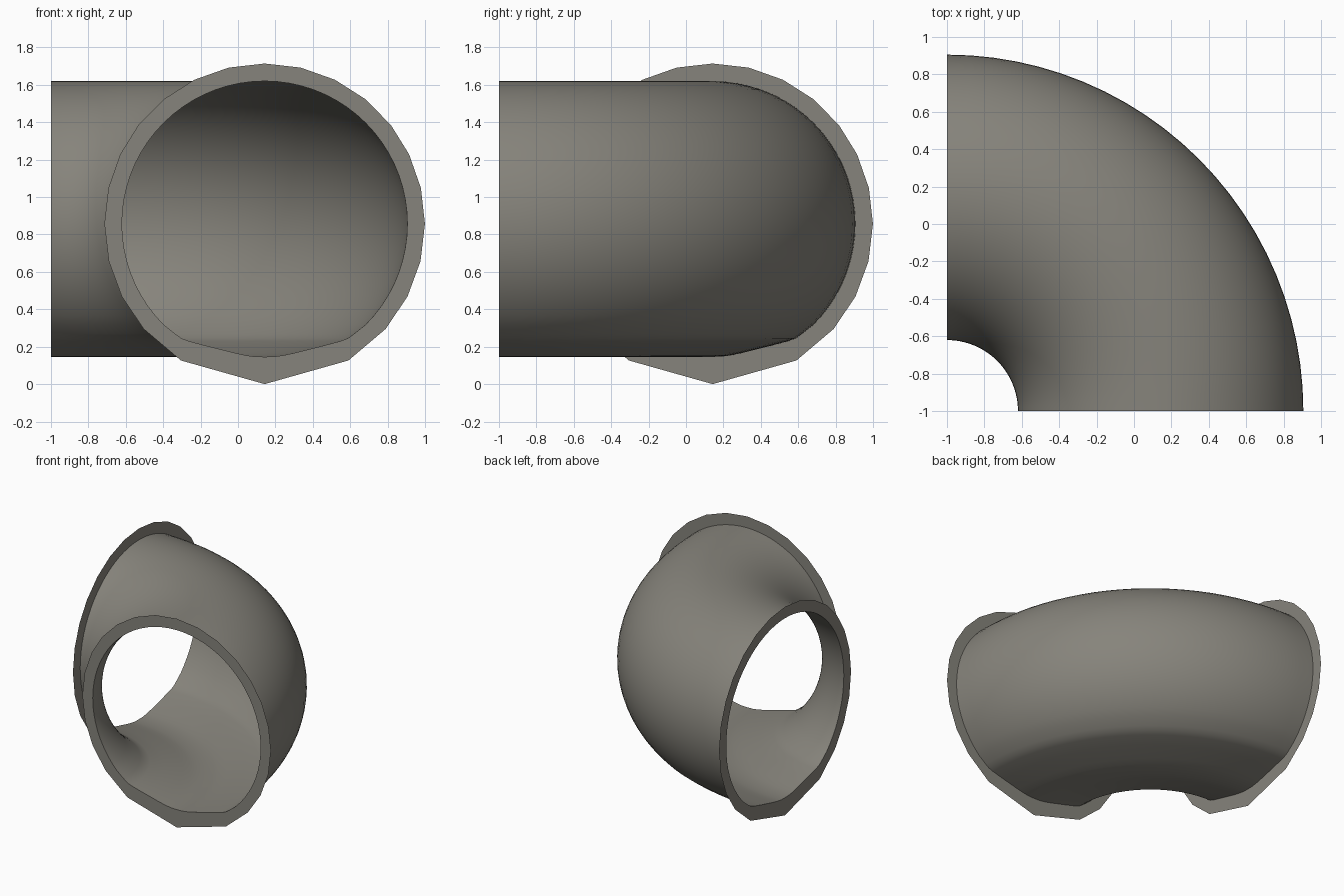
import bpy, bmesh, math

if "Cube" in bpy.data.objects:
    bpy.data.objects.remove(bpy.data.objects["Cube"])

CX = 0.1425      # tube centre along the bend plane
CZ = 0.857       # tube centre height
R_TUBE, R_RIM = 0.763, 0.857

mat = bpy.data.materials.new("warm grey")
mat.diffuse_color = (0.24, 0.23, 0.20, 1)
mat.use_nodes = True
mat.node_tree.nodes["Principled BSDF"].inputs["Base Color"].default_value = mat.diffuse_color


def mirrored(half):
    """Right half profile (top to bottom, both ends on the axis) -> closed loop."""
    return half + [(-x, z) for x, z in reversed(half[1:-1])]


def polar(r, deg):
    a = math.radians(deg)
    return (r * math.cos(a), r * math.sin(a))


# Tube section: round, with a shallow drainage channel at the bottom
half = [(0, R_TUBE)] + [polar(R_TUBE, 90 - 5 * i) for i in range(1, 28)]
half += [polar(0.758, -51), (0.445, -0.612), (0.405, -0.627), (0.30, -0.655),
         (0.16, -0.69), (0.10, -0.703), (0.05, -0.710), (0, -0.711)]
tube_profile = mirrored(half)

# Rim outline: faceted, with a pointed foot
angles = [77, 64, 51, 38, 25.7, 12.9, 0, -13.5, -27, -41, -58.5]
rim_profile = mirrored([(0, R_RIM)] + [polar(R_RIM, a) for a in angles] + [(0, -R_RIM)])


def place(p, phi):
    """Put a section point on the quarter bend around (-1, -1)."""
    d = 1 + CX + p[0]
    return (-1 + d * math.cos(phi), -1 + d * math.sin(phi), CZ + p[1])


def finish(bm, name):
    me = bpy.data.meshes.new(name)
    bm.to_mesh(me)
    bm.free()
    me.materials.append(mat)
    ob = bpy.data.objects.new(name, me)
    bpy.context.collection.objects.link(ob)
    return ob


# Quarter bend, a single open sheet
STEPS = 24
bm = bmesh.new()
rings = [[bm.verts.new(place(p, math.pi / 2 * k / STEPS)) for p in tube_profile]
         for k in range(STEPS + 1)]
n = len(tube_profile)
for a, b in zip(rings, rings[1:]):
    for i in range(n):
        j = (i + 1) % n
        bm.faces.new((a[i], b[i], b[j], a[j])).smooth = True
bm.normal_update()
f = max(bm.faces, key=lambda f: f.calc_center_median().z)
if f.normal.z < 0:
    bmesh.ops.reverse_faces(bm, faces=bm.faces[:])
bend = finish(bm, "pipe_bend")


# Flat rims closing off both mouths
def rim(name, phi, outward):
    bm = bmesh.new()
    edges = []
    for prof in (tube_profile, rim_profile):
        vs = [bm.verts.new(place(p, phi)) for p in prof]
        edges += [bm.edges.new((vs[i], vs[(i + 1) % len(vs)])) for i in range(len(vs))]
    bmesh.ops.triangle_fill(bm, edges=edges, use_beauty=True)
    bm.normal_update()
    for f in bm.faces:
        if f.normal.dot(outward) < 0:
            f.normal_flip()
    return finish(bm, name)


from mathutils import Vector
rim("front_rim", 0, Vector((0, -1, 0)))
rim("side_rim", math.pi / 2, Vector((-1, 0, 0)))
